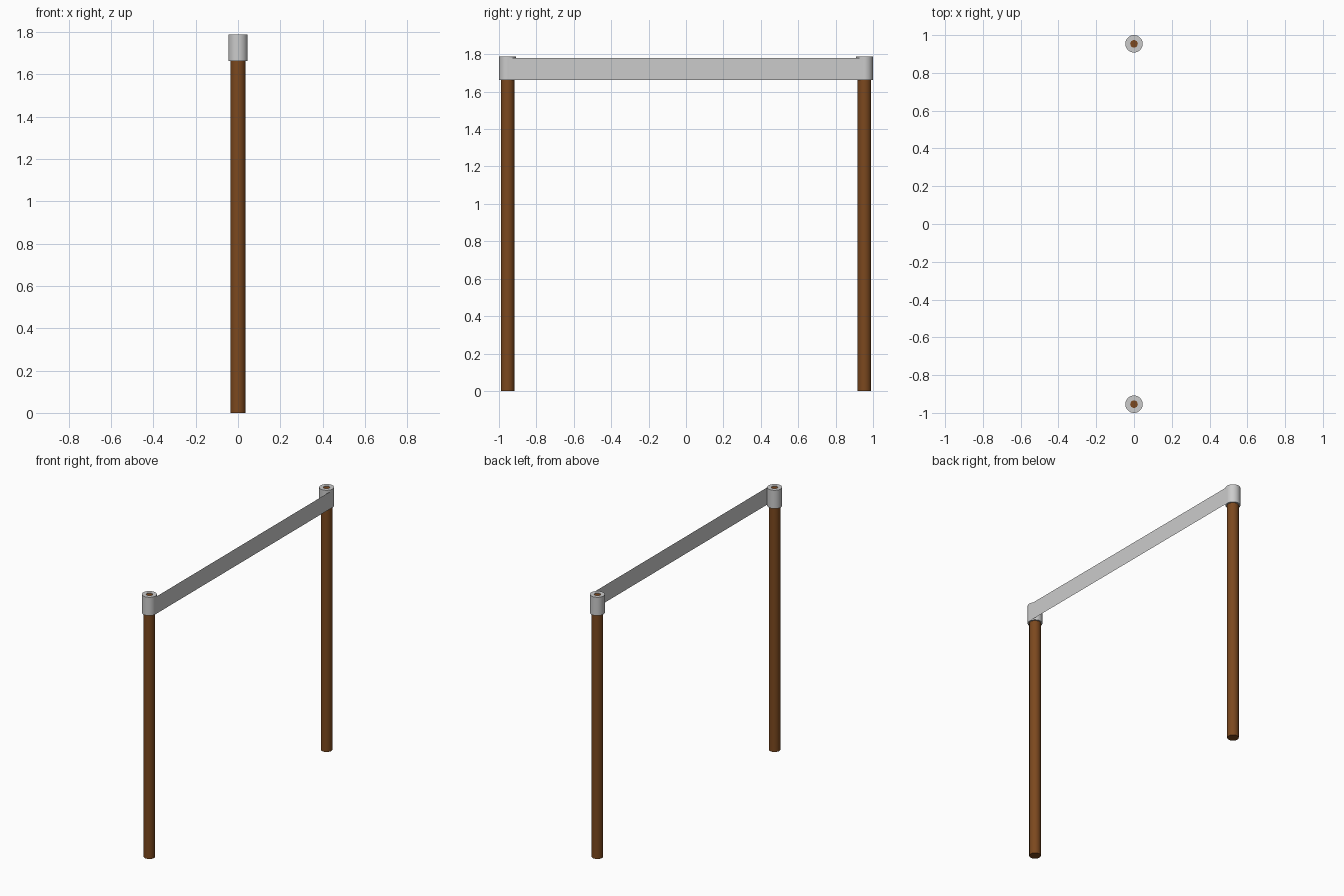
import bpy, bmesh, math

if "Cube" in bpy.data.objects:
    bpy.data.objects.remove(bpy.data.objects["Cube"])

Y = 0.954          # post distance from centre
POST_R, CAP_R = 0.036, 0.046
HOLE_R = 0.02
CAP_Z0, CAP_Z1 = 1.662, 1.787
SIDES = 32

brown = bpy.data.materials.new("brown")
brown.diffuse_color = (0.2, 0.065, 0.013, 1)
brown.use_nodes = True
brown.node_tree.nodes["Principled BSDF"].inputs["Base Color"].default_value = brown.diffuse_color


def lathe(name, profile, y, material=None):
    """Revolve an (r, z) profile around a vertical axis at (0, y)."""
    bm = bmesh.new()
    verts = [bm.verts.new((r, 0, z)) for r, z in profile]
    edges = [bm.edges.new(p) for p in zip(verts, verts[1:])]
    bmesh.ops.spin(bm, geom=verts + edges, cent=(0, 0, 0), axis=(0, 0, 1),
                   angle=2 * math.pi, steps=SIDES, use_duplicate=False)
    bmesh.ops.remove_doubles(bm, verts=bm.verts, dist=1e-5)
    bmesh.ops.recalc_face_normals(bm, faces=bm.faces)
    obj = finish(name, bm, material)
    obj.location.y = y
    bpy.ops.object.select_all(action='DESELECT')
    obj.select_set(True)
    bpy.context.view_layer.objects.active = obj
    bpy.ops.object.shade_smooth_by_angle(angle=math.radians(35))
    return obj


def finish(name, bm, material=None):
    mesh = bpy.data.meshes.new(name)
    bm.to_mesh(mesh)
    bm.free()
    obj = bpy.data.objects.new(name, mesh)
    bpy.context.collection.objects.link(obj)
    if material:
        mesh.materials.append(material)
    return obj


for side, label in ((-1, "front"), (1, "back")):
    # wooden post, its top just showing through the sleeve opening
    top = CAP_Z1 - 0.004
    lathe(label + "_post", [(0, 0), (POST_R, 0), (POST_R, top), (0, top)],
          side * Y, brown)
    # sleeve wrapped around the post top
    lathe(label + "_sleeve", [(POST_R, CAP_Z0), (CAP_R, CAP_Z0),
                              (CAP_R, CAP_Z1), (HOLE_R, CAP_Z1),
                              (HOLE_R, top)], side * Y)

# thin banner band, tangent to the sleeves on the right side
bm = bmesh.new()
x, z0, z1 = CAP_R - 0.0005, CAP_Z0, 1.779
bm.faces.new([bm.verts.new(c) for c in
              ((x, -Y, z0), (x, Y, z0), (x, Y, z1), (x, -Y, z1))])
finish("band", bm)
